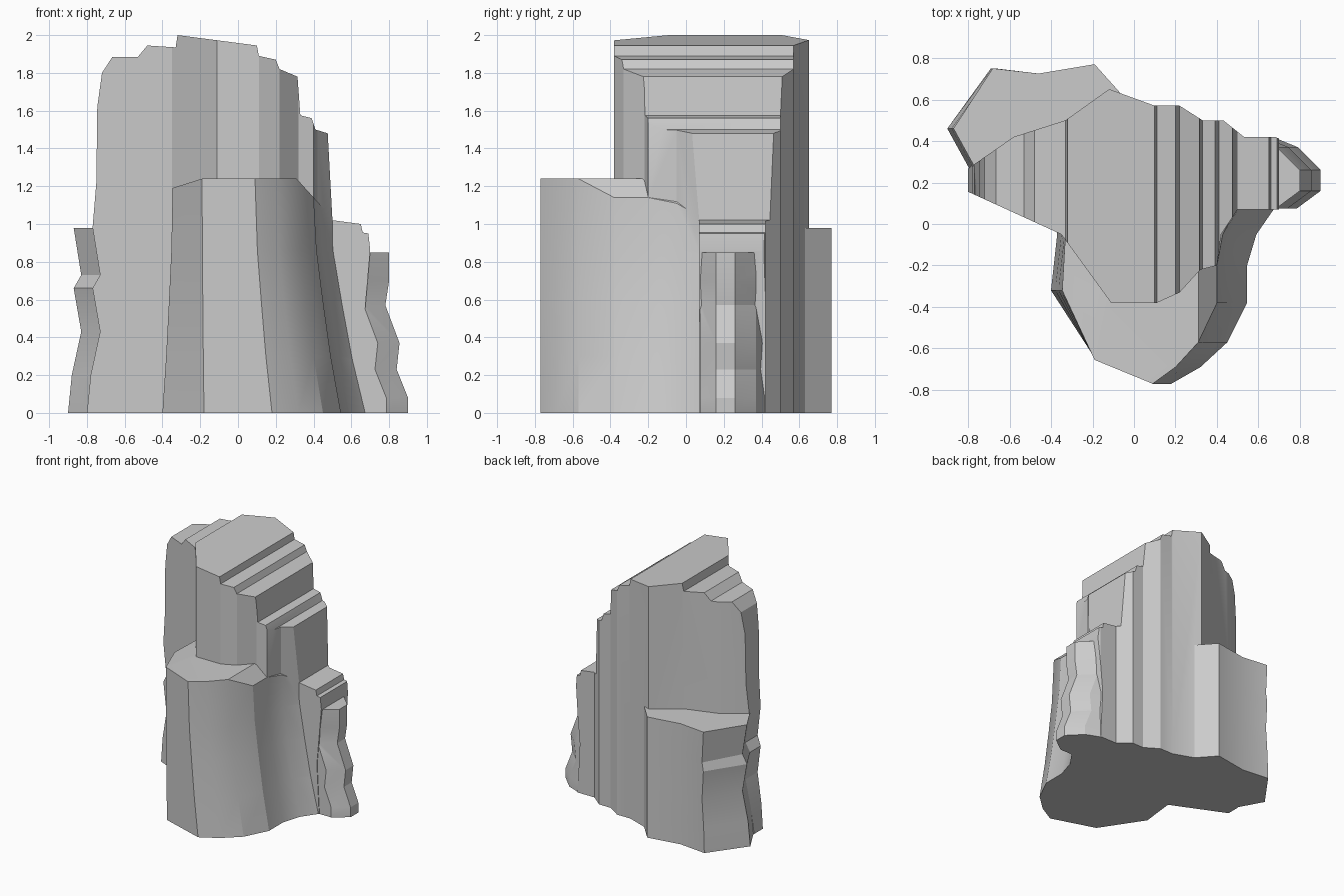
import bpy, bmesh, math
from mathutils import Vector

if "Cube" in bpy.data.objects:
    bpy.data.objects.remove(bpy.data.objects["Cube"])


def make(name, bm):
    bmesh.ops.recalc_face_normals(bm, faces=bm.faces[:])
    me = bpy.data.meshes.new(name)
    bm.to_mesh(me)
    bm.free()
    ob = bpy.data.objects.new(name, me)
    bpy.context.collection.objects.link(ob)
    return ob


def loft(rings):
    """Closed solid through equal-length rings of 3D points."""
    bm = bmesh.new()
    rows = [[bm.verts.new(p) for p in r] for r in rings]
    n = len(rows[0])
    for a, b in zip(rows, rows[1:]):
        for i in range(n):
            j = (i + 1) % n
            bm.faces.new((a[i], a[j], b[j], b[i]))
    bm.faces.new(rows[0][::-1])
    bm.faces.new(rows[-1])
    return bm


def slice_top(bm, co, no):
    bmesh.ops.bisect_plane(bm, geom=bm.verts[:] + bm.edges[:] + bm.faces[:], dist=1e-5,
                           plane_co=Vector(co), plane_no=Vector(no), clear_outer=True)
    bmesh.ops.holes_fill(bm, edges=[e for e in bm.edges if e.is_boundary], sides=0)


def combine(ob, other, op):
    m = ob.modifiers.new(op.lower(), 'BOOLEAN')
    m.operation = op
    m.solver = 'EXACT'
    m.object = other
    bpy.context.view_layer.objects.active = ob
    bpy.ops.object.modifier_apply(modifier=m.name)
    bpy.data.objects.remove(other, do_unlink=True)


# Main tower: stepped front silhouette trimmed by the plan outline
front = [(-.8, 0), (.68, 0), (.66, .4), (.7, .86), (.69, .95), (.66, .955), (.65, 1.0),
         (.5, 1.02), (.475, 1.48), (.41, 1.5), (.39, 1.56), (.33, 1.575), (.315, 1.78),
         (.22, 1.82), (.2, 1.87), (.11, 1.89), (.1, 1.945), (-.32, 2.0), (-.33, 1.935),
         (-.48, 1.945), (-.53, 1.885), (-.665, 1.885), (-.72, 1.8), (-.745, 1.62),
         (-.75, 1.22), (-.77, .98), (-.73, .73), (-.77, .66), (-.73, .43), (-.78, .2)]
plan = [(-.81, .16), (-.35, -.05), (-.11, -.38), (.11, -.38), (.22, -.33), (.32, -.22),
        (.4, -.2), (.42, -.05), (.5, .07), (.8, .07), (.8, .37), (.68, .42), (.53, .42),
        (.43, .5), (.33, .5), (.22, .57), (.1, .57), (-.12, .65), (-.33, .5),
        (-.58, .42), (-.81, .26)]
rock = make("rock_tower", loft([[(x, y, z) for x, z in front] for y in (-1, 1)]
                               and [[(x, y, z) for x, z in front] for y in (-1.0, 1.0)]))
trim = make("plan_trim", loft([[(x, y, z) for x, y in plan] for z in (-.1, 2.2)]))
combine(rock, trim, 'INTERSECT')

# Front buttress: (base x, top x, y), sloping inward with height
butt = [(-.38, -.34, .02), (-.37, -.33, -.05), (-.4, -.345, -.32), (-.18, -.19, -.655),
        (.18, .09, -.77), (.32, .2, -.69), (.45, .31, -.57), (.545, .395, -.38),
        (.545, .395, -.2), (.59, .42, -.05), (.68, .48, .08), (.6, .4, .3), (-.2, -.2, .3)]
steps = [(0, 0), (.3, .36), (.6, .64), (.86, .86), (1.24, 1)]
bm = loft([[(a + (b - a) * t, y, z) for a, b, y in butt] for z, t in steps])
slice_top(bm, (.31, 0, 1.24), (.74, 0, .67))
slice_top(bm, (-.19, 0, 1.24), (-.3, 0, .95))
combine(rock, make("front_buttress", bm), 'UNION')

# Back left shoulder: left side wobbles in x by the given weight
back = [(-.8, .2, 1), (-.79, .26, 1), (-.9, .46, 1), (-.69, .75, .3), (-.46, .725, 0),
        (-.19, .77, 0), (-.06, .625, 0), (-.2, .2, 0)]
wob = [(0, 0), (.2, .02), (.43, .07), (.66, .03), (.73, .07), (.98, .03)]
shoulder = make("back_shoulder", loft([[(x + w * d, y, z) for x, y, w in back] for z, d in wob]))
combine(rock, shoulder, 'UNION')

# Right foot: small ledge column shifting in x
foot = [(.5, .075), (.785, .075), (.9, .16), (.9, .26), (.79, .37), (.68, .415), (.5, .415)]
shift = [(0, 0), (.08, 0), (.23, .06), (.37, .045), (.57, .12), (.7, .1), (.85, .1)]
ledge = make("right_foot", loft([[(x - (d if x > .5 else 0), y, z) for x, y in foot]
                                 for z, d in shift]))
combine(rock, ledge, 'UNION')

# Smooth gentle bends, keep the ledges crisp
bpy.context.view_layer.objects.active = rock
rock.select_set(True)
bpy.ops.object.shade_smooth_by_angle(angle=math.radians(20))
